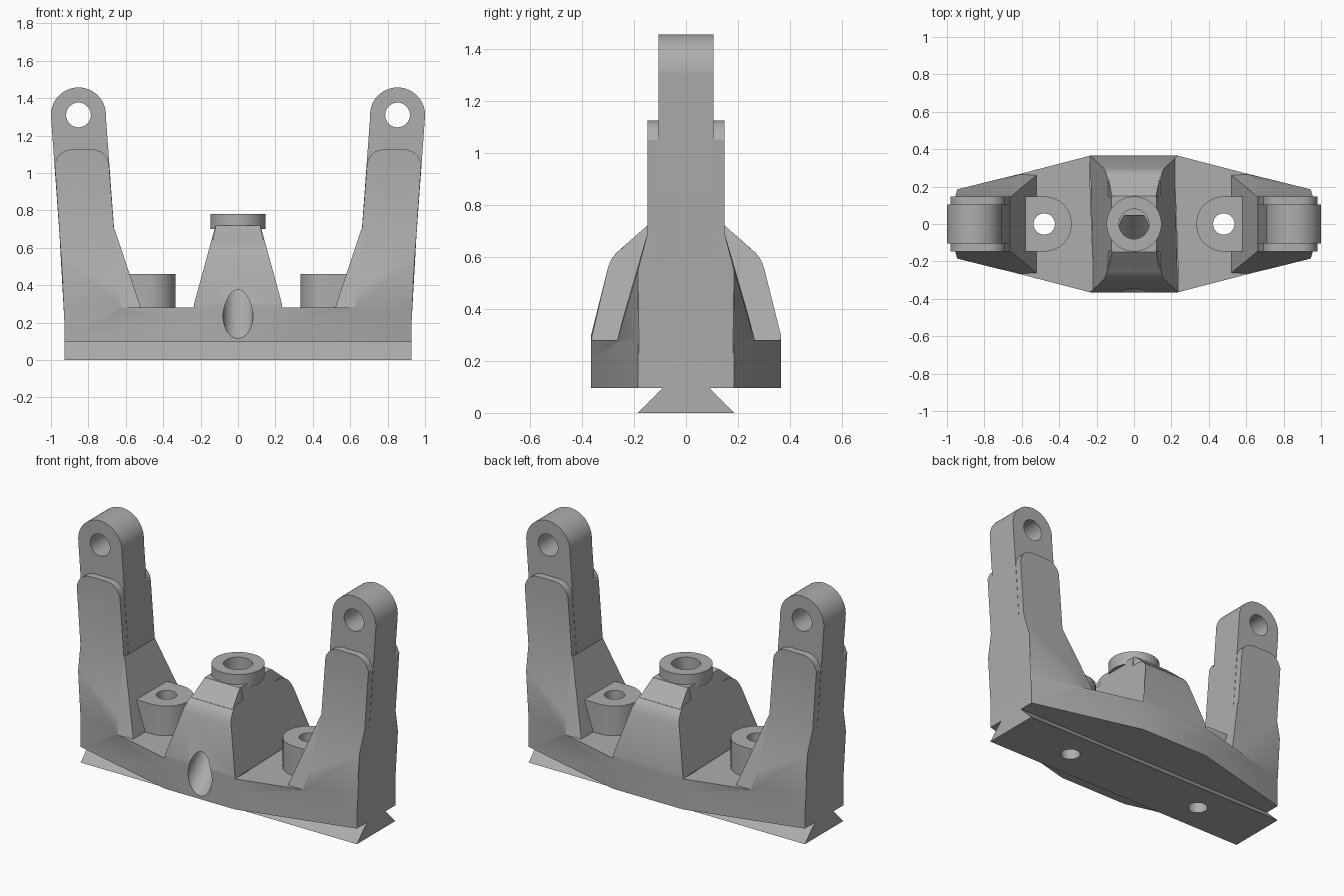
import bpy, bmesh, math
from mathutils import Vector, Matrix

if "Cube" in bpy.data.objects:
    bpy.data.objects.remove(bpy.data.objects["Cube"])

metal = bpy.data.materials.new("grey_metal")
metal.diffuse_color = (0.42, 0.42, 0.42, 1)
metal.use_nodes = True
metal.node_tree.nodes["Principled BSDF"].inputs["Base Color"].default_value = metal.diffuse_color


def finish(name, bm):
    bmesh.ops.recalc_face_normals(bm, faces=bm.faces)
    me = bpy.data.meshes.new(name)
    bm.to_mesh(me)
    bm.free()
    ob = bpy.data.objects.new(name, me)
    bpy.context.collection.objects.link(ob)
    me.materials.append(metal)
    return ob


def loft(name, ring_a, ring_b):
    """Closed solid between two matching outlines."""
    bm = bmesh.new()
    a = [bm.verts.new(p) for p in ring_a]
    b = [bm.verts.new(p) for p in ring_b]
    bm.faces.new(a)
    bm.faces.new(b[::-1])
    for i in range(len(a)):
        j = (i + 1) % len(a)
        bm.faces.new((a[i], a[j], b[j], b[i]))
    return finish(name, bm)


def hull(name, pts):
    bm = bmesh.new()
    for p in pts:
        bm.verts.new(p)
    bmesh.ops.convex_hull(bm, input=bm.verts)
    bmesh.ops.dissolve_limit(bm, angle_limit=0.01, verts=bm.verts, edges=bm.edges)
    return finish(name, bm)


def rod(name, start, end, r):
    """Cylinder between two points."""
    a, b = Vector(start), Vector(end)
    d = b - a
    bm = bmesh.new()
    bmesh.ops.create_cone(bm, cap_ends=True, segments=64, radius1=r, radius2=r, depth=d.length,
                          matrix=Matrix.Translation((a + b) / 2) @ d.to_track_quat('Z', 'Y').to_matrix().to_4x4())
    return finish(name, bm)


def slab_xz(name, prof, half, s):
    return loft(name, [(s * x, -half, z) for x, z in prof], [(s * x, half, z) for x, z in prof])


def arc(cx, cy, r, a0, a1, n=24):
    return [(cx + r * math.cos(math.radians(a0 + (a1 - a0) * i / n)),
             cy + r * math.sin(math.radians(a0 + (a1 - a0) * i / n))) for i in range(n + 1)]


parts, cutters = [], []

# Base plate with pointed plan
plan = [(-.928, -.185), (-.235, -.365), (.235, -.365), (.928, -.185),
        (.928, .185), (.235, .365), (-.235, .365), (-.928, .185)]
base = loft("clamp_bracket", [(x, y, .095) for x, y in plan], [(x, y, .28) for x, y in plan])

# Dovetail rail
tail = [(-.185, 0), (.185, 0), (.09, .095), (.09, .12), (-.09, .12), (-.09, .095)]
parts.append(loft("dovetail", [(-.928, y, z) for y, z in tail], [(.928, y, z) for y, z in tail]))

# Central tower: side profile whose width narrows with height
half_prof = [(.365, .2), (.365, .30), (.30, .56), (.288, .59), (.268, .617),
             (.24, .638), (.21, .647), (.15, .65), (.14, .72)]
prof = half_prof + [(-y, z) for y, z in reversed(half_prof)]


def tower_x(z):
    return .235 - max(0, z - .30) * .274


parts.append(loft("tower", [(-tower_x(z), y, z) for y, z in prof], [(tower_x(z), y, z) for y, z in prof]))

# Sloping ribs below the boss, the boss, its bore and the slanted channel
rib = []
for x in (-1, 1):
    for y in (-1, 1):
        rib += [(x * .118, y * .15, .72), (x * .138, y * .25, .632), (x * .14, y * .25, .6)]
parts.append(hull("tower_rib", rib))
parts.append(rod("boss", (0, 0, .70), (0, 0, .78), .147))
cutters.append(rod("bore_cutter", (0, 0, .60), (0, 0, .9), .08))
cutters.append(rod("channel_cutter", (0, -.545, .035), (0, 0, .64), .08))

for s in (-1, 1):
    # Upright arm with rounded eye
    eye = [(.928, .15), (.928, .30)] + arc(.853, 1.31, .147, -4, 184, 40) + [(.645, .46), (.635, .15)]
    parts.append(slab_xz("arm", eye, .105, s))
    # Thicker cheek on the arm with rounded shoulders
    cheek = ([(.928, .14), (.928, .30), (.98, 1.05)] + arc(.89, 1.037, .088, 15, 90, 8)
             + arc(.777, 1.037, .088, 90, 170, 8) + [(.645, .46), (.63, .14)])
    parts.append(slab_xz("cheek", cheek, .148, s))
    # Flared foot
    foot = []
    for t in (-1, 1):
        for x, y, z in ((.52, .262, .28), (.622, .265, .28), (.645, .236, .39), (.928, .185, .28),
                        (.928, .185, .30), (.945, .185, .55), (.956, .146, .70), (.66, .146, .70),
                        (.56, .24, .2), (.928, .18, .2)):
            foot.append((s * x, t * y, z))
    parts.append(hull("foot", foot))
    # Bolt pad
    pad = arc(.48, 0, .147, 90, 270, 32) + [(.70, -.147), (.70, .147)]
    parts.append(loft("bolt_pad", [(s * x, y, .2) for x, y in pad], [(s * x, y, .46) for x, y in pad]))
    cutters.append(rod("eye_cutter", (s * .853, -.5, 1.31), (s * .853, .5, 1.31), .066))
    cutters.append(rod("bolt_cutter", (s * .48, 0, -.2), (s * .48, 0, .8), .057))

# Weld all parts, then drill the holes
for ob, op in [(p, 'UNION') for p in parts] + [(c, 'DIFFERENCE') for c in cutters]:
    m = base.modifiers.new(ob.name, 'BOOLEAN')
    m.operation, m.object, m.solver = op, ob, 'EXACT'
    ob.hide_render = True
bpy.context.view_layer.objects.active = base
base.select_set(True)
for m in list(base.modifiers):
    bpy.ops.object.modifier_apply(modifier=m.name)
for ob in parts + cutters:
    bpy.data.objects.remove(ob)
bpy.ops.object.shade_smooth_by_angle(angle=math.radians(25))
